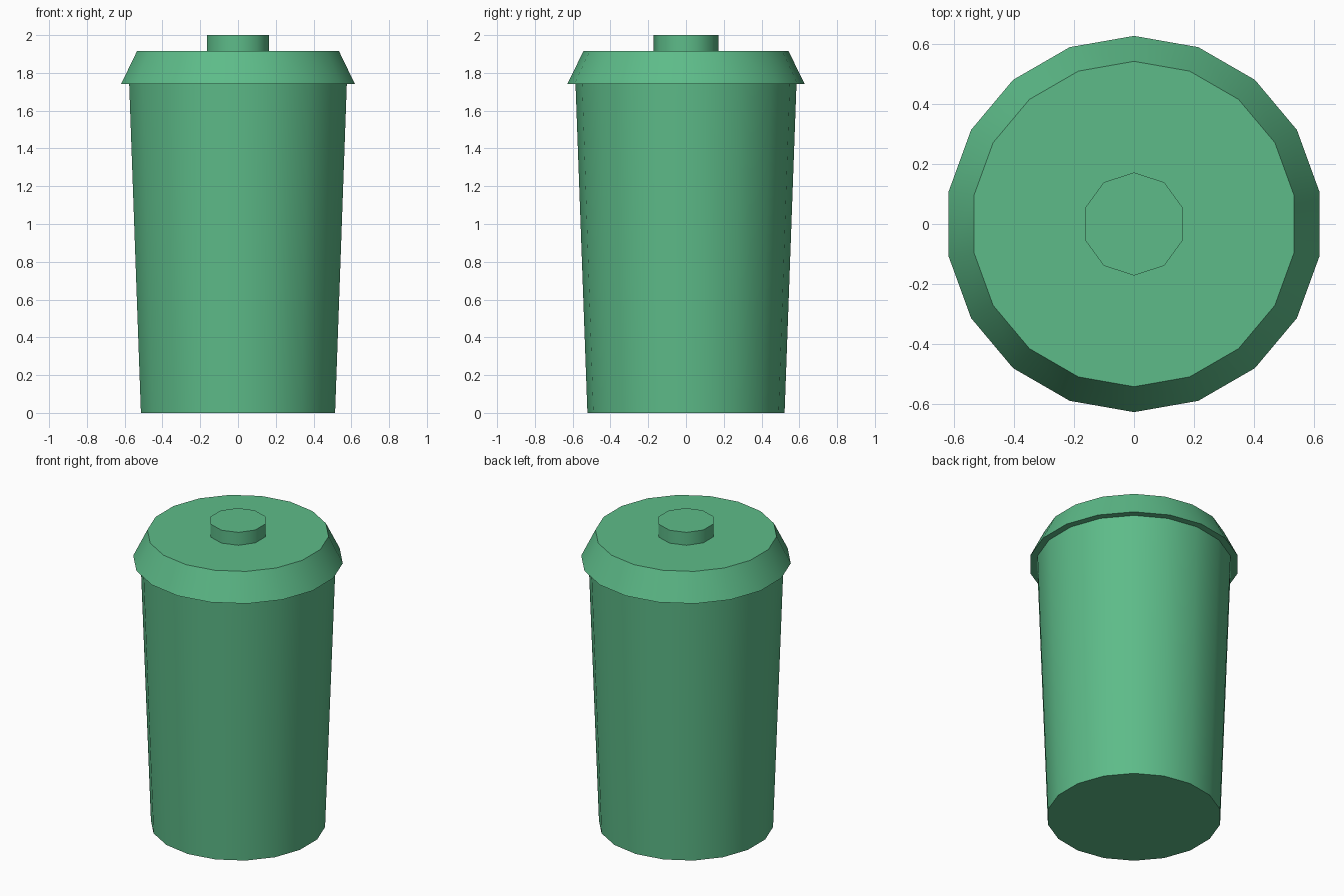
import bpy, math

if "Cube" in bpy.data.objects:
    bpy.data.objects.remove(bpy.data.objects["Cube"])

green = bpy.data.materials.new("green_plastic")
green.diffuse_color = (0.11, 0.50, 0.25, 1)
green.use_nodes = True
green.node_tree.nodes["Principled BSDF"].inputs["Base Color"].default_value = green.diffuse_color


def drum(name, sides, r_bottom, r_top, z0, z1):
    """Closed tapered drum standing between heights z0 and z1."""
    bpy.ops.mesh.primitive_cone_add(vertices=sides, radius1=r_bottom, radius2=r_top,
                                    depth=z1 - z0, location=(0, 0, (z0 + z1) / 2))
    ob = bpy.context.object
    ob.name = name
    ob.data.materials.append(green)
    bpy.ops.object.shade_smooth_by_angle(angle=math.radians(40))
    return ob


# Tapered bin body
drum("bin_body", 18, 0.522, 0.585, 0.0, 1.742)
# Overhanging sloped lid
drum("lid", 18, 0.628, 0.543, 1.742, 1.915)
# Lid knob
drum("lid_knob", 10, 0.172, 0.172, 1.915, 2.0)
